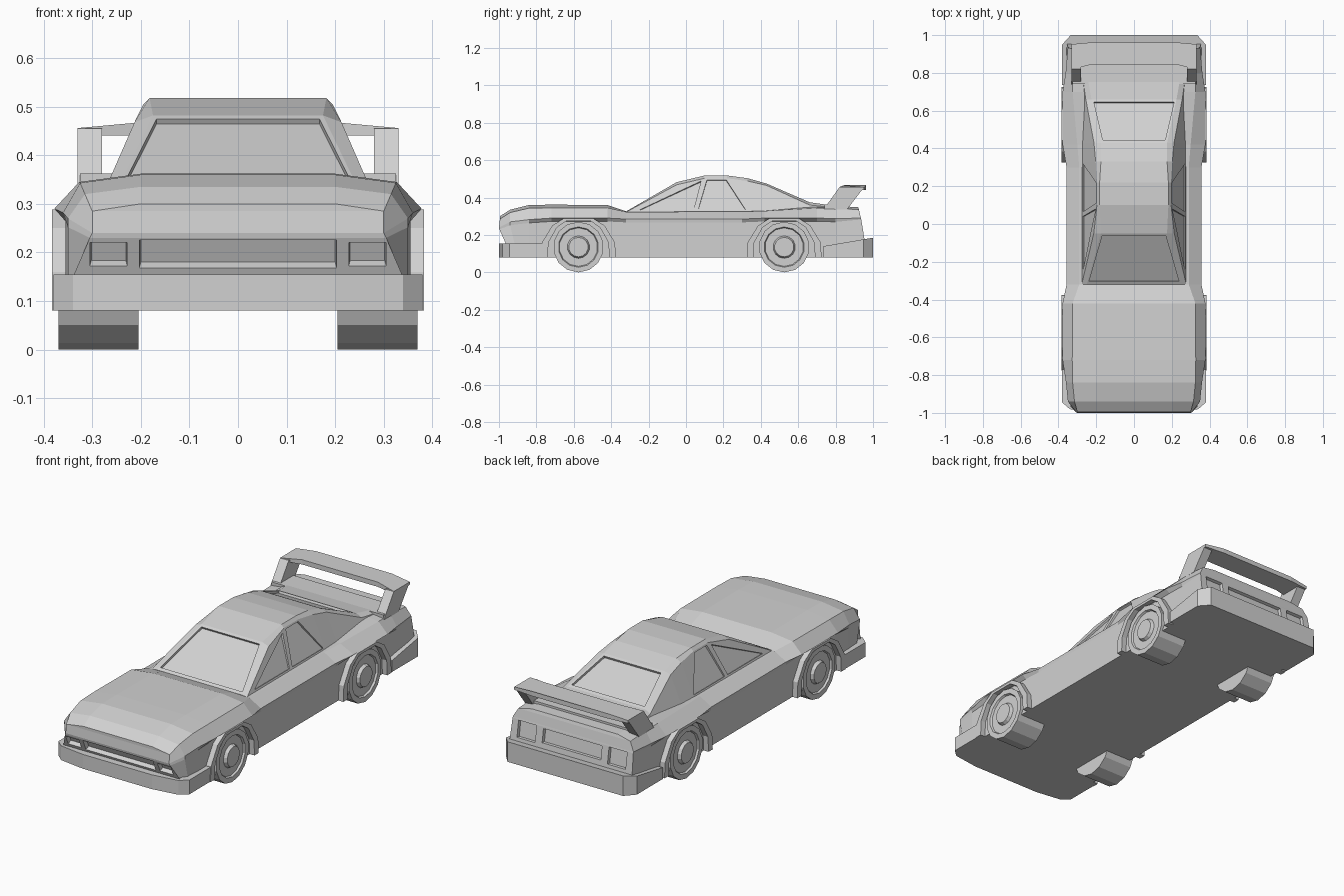
import bpy, bmesh, math
from mathutils import Vector

cube = bpy.data.objects.get("Cube")
if cube:
    bpy.data.objects.remove(cube, do_unlink=True)

grey = bpy.data.materials.new("light_grey")
grey.use_nodes = True
grey.diffuse_color = (0.64, 0.64, 0.64, 1)
grey.node_tree.nodes["Principled BSDF"].inputs["Base Color"].default_value = (0.64, 0.64, 0.64, 1)


def make(name, bm):
    """Weld, turn all faces outward and add the part to the scene."""
    bmesh.ops.remove_doubles(bm, verts=bm.verts, dist=1e-5)
    bm.normal_update()
    bmesh.ops.recalc_face_normals(bm, faces=bm.faces)
    if bm.calc_volume(signed=True) < 0:
        bmesh.ops.reverse_faces(bm, faces=bm.faces)
    mesh = bpy.data.meshes.new(name)
    bm.to_mesh(mesh)
    bm.free()
    mesh.materials.append(grey)
    obj = bpy.data.objects.new(name, mesh)
    bpy.context.collection.objects.link(obj)
    return obj


def loft(name, sections):
    """Closed, mirrored skin through half sections listed from bottom to top."""
    bm = bmesh.new()
    rings = []
    for half in sections:
        rings.append([(bm.verts.new(p), bm.verts.new((-p[0], p[1], p[2]))) for p in half])
    n = len(rings[0])
    for a, b in zip(rings, rings[1:]):
        for i in range(n - 1):
            for s in (0, 1):
                bm.faces.new((a[i][s], a[i + 1][s], b[i + 1][s], b[i][s]))
        for i in (0, n - 1):
            bm.faces.new((a[i][0], b[i][0], b[i][1], a[i][1]))
    for r in (rings[0], rings[-1]):
        for i in range(n - 1):
            bm.faces.new((r[i][0], r[i + 1][0], r[i + 1][1], r[i][1]))
    return make(name, bm)


def prism(name, points, vec):
    """Polygon pushed along a vector."""
    bm = bmesh.new()
    low = [bm.verts.new(p) for p in points]
    high = [bm.verts.new(Vector(p) + Vector(vec)) for p in points]
    bm.faces.new(low)
    bm.faces.new(high)
    for i in range(len(low)):
        j = (i + 1) % len(low)
        bm.faces.new((low[i], low[j], high[j], high[i]))
    return make(name, bm)


def slab(name, half, z0, top):
    """Mirrored plan outline between z0 and a top height rule."""
    plan = half + [(-x, y) for x, y in reversed(half)]
    obj = prism(name, [(x, y, z0) for x, y in plan], (0, 0, 1))
    for v in obj.data.vertices:
        if v.co.z > z0 + 0.5:
            v.co.z = top(abs(v.co.x), v.co.y)
    return obj


def recess(target, points, outward, depth):
    """Sink a flat panel into a surface with a cutter."""
    p = [Vector(q) for q in points]
    n = (p[1] - p[0]).cross(p[2] - p[0]).normalized()
    if n.dot(Vector(outward)) < 0:
        n = -n
    cutter = prism("cutter", [q - n * depth for q in p], n * (depth + 0.03))
    cutter.hide_render = True
    mod = target.modifiers.new("cut", 'BOOLEAN')
    mod.operation = 'DIFFERENCE'
    mod.solver = 'EXACT'
    mod.object = cutter
    bpy.context.view_layer.update()
    deps = bpy.context.evaluated_depsgraph_get()
    mesh = bpy.data.meshes.new_from_object(target.evaluated_get(deps))
    target.modifiers.clear()
    target.data = mesh
    bpy.data.objects.remove(cutter, do_unlink=True)


# lower body: sill, door top, waist crease, shoulder, deck edge
def section(y, w, waist, ws, shoulder, wd, deck):
    side = min(w, 0.355)
    return [(side, max(y, -0.9), 0.08), (side, y, waist - 0.018), (w, y, waist),
            (ws, y, shoulder), (wd, y, deck)]


nose = [(0.37, -0.93, 0.08), (0.305, -0.998, 0.23), (0.30, -1.0, 0.24),
        (0.30, -0.995, 0.285), (0.2, -0.995, 0.3)]
tail = [(0.36, 0.97, 0.08), (0.35, 0.937, 0.283), (0.35, 0.935, 0.29),
        (0.325, 0.925, 0.335), (0.25, 0.92, 0.35)]
body = loft("body", [
    nose,
    section(-0.94, 0.35, 0.27, 0.315, 0.32, 0.2, 0.335),
    section(-0.84, 0.36, 0.282, 0.325, 0.343, 0.2, 0.36),
    section(-0.72, 0.378, 0.29, 0.327, 0.345, 0.2, 0.362),
    section(-0.42, 0.378, 0.29, 0.325, 0.345, 0.2, 0.36),
    section(-0.32, 0.357, 0.285, 0.29, 0.323, 0.2, 0.326),
    section(0.3, 0.357, 0.285, 0.29, 0.325, 0.2, 0.326),
    section(0.42, 0.378, 0.29, 0.3, 0.328, 0.2, 0.33),
    section(0.7, 0.378, 0.29, 0.325, 0.343, 0.25, 0.352),
    section(0.8, 0.362, 0.288, 0.325, 0.343, 0.25, 0.352),
    tail])


# grille, lamps and plate panel: mirrored rectangles inset into an end face
def sink_panels(sign, top, rects, depth):
    bm = bmesh.new()
    bm.from_mesh(body.data)

    def cap():
        return [f for f in bm.faces if f.normal.y * sign > 0.8
                and max(v.co.z for v in f.verts) < top + 0.001]

    planes = set()
    for x0, x1, z0, z1 in rects:
        planes |= {(x, 0) for x in (x0, -x0, x1, -x1) if x}
        planes |= {(0, z) for z in (z0, z1)}
    for x, z in sorted(planes):
        faces = cap()
        edges = {e for f in faces for e in f.edges}
        verts = {v for f in faces for v in f.verts}
        bmesh.ops.bisect_plane(bm, geom=faces + list(edges) + list(verts), dist=1e-5,
                               plane_co=(x, 0, z), plane_no=(1, 0, 0) if x else (0, 0, 1))
        bm.normal_update()
    inside = []
    for f in cap():
        c = f.calc_center_median()
        if any(x0 <= abs(c.x) < x1 and z0 < c.z < z1 for x0, x1, z0, z1 in rects):
            inside.append(f)
    bmesh.ops.inset_region(bm, faces=inside, thickness=0.003, depth=-depth,
                           use_boundary=True, use_even_offset=True)
    bm.to_mesh(body.data)
    bm.free()


sink_panels(-1, 0.23, [(0, 0.203, 0.168, 0.226), (0.228, 0.305, 0.172, 0.22)], 0.022)
sink_panels(1, 0.283, [(0, 0.17, 0.205, 0.275), (0.21, 0.315, 0.195, 0.28)], 0.015)

# wheel arches and wheels
OUTER = [(0.2, 0.08), (0.195, 0.16), (0.14, 0.25), (0.08, 0.288)]
INNER = [(0.165, 0.08), (0.16, 0.16), (0.115, 0.24), (0.065, 0.274)]
TYRE = [(0, 0.205), (0.135, 0.205), (0.135, 0.37), (0.108, 0.37),
        (0.103, 0.36), (0.06, 0.36), (0.052, 0.376), (0, 0.376)]


def arch(half):
    return half + [(-a, z) for a, z in reversed(half)]


def wheel(name, s, yc):
    bm = bmesh.new()
    verts = [bm.verts.new((s * x, yc, 0.135 + r)) for r, x in TYRE]
    edges = [bm.edges.new(e) for e in zip(verts, verts[1:])]
    bmesh.ops.spin(bm, geom=verts + edges, cent=(0, yc, 0.135), axis=(1, 0, 0),
                   angle=math.tau, steps=14, use_duplicate=False)
    make(name, bm)


for end, yc in (("front", -0.575), ("rear", 0.525)):
    for side, s in (("left", 1), ("right", -1)):
        lip = arch(OUTER) + arch(INNER)[::-1]
        prism(f"{end}_{side}_arch", [(s * 0.335, yc + a, z) for a, z in lip], (s * 0.048, 0, 0))
        wheel(f"{end}_{side}_wheel", s, yc)

# cabin: y, roof edge, roof top
cabin = loft("cabin", [
    [(0.285, y, 0.3), (xe, y, ze), (xt, y, zt)] for y, xe, ze, xt, zt in (
        (-0.32, 0.277, 0.322, 0.25, 0.326),
        (-0.05, 0.213, 0.468, 0.175, 0.482),
        (0.1, 0.196, 0.503, 0.182, 0.518),
        (0.22, 0.196, 0.503, 0.182, 0.518),
        (0.33, 0.203, 0.488, 0.175, 0.503),
        (0.43, 0.212, 0.465, 0.175, 0.475),
        (0.66, 0.255, 0.36, 0.225, 0.375),
        (0.8, 0.275, 0.345, 0.25, 0.355))])


# windows
def glass(y0, z0, x0, y1, z1, x1, outward):
    recess(cabin, [(x0, y0, z0), (x1, y1, z1), (-x1, y1, z1), (-x0, y0, z0)], outward, 0.012)


glass(-0.304, 0.335, 0.238, -0.063, 0.4745, 0.168, (0, -1, 1))
glass(0.645, 0.3815, 0.212, 0.445, 0.4685, 0.165, (0, 1, 1))
for s in (1, -1):
    for outline in ([(-0.25, 0.335), (0.08, 0.488), (0.04, 0.335)],
                    [(0.065, 0.335), (0.112, 0.495), (0.215, 0.495), (0.32, 0.335)]):
        pts = [(s * (0.28 - 0.47 * (z - 0.325)), y, z) for y, z in outline]
        recess(cabin, pts, (s, 0, 0), 0.012)

# bumpers
slab("front_bumper", [(0.2, -1.0), (0.34, -0.98), (0.38, -0.945), (0.38, -0.77)],
     0.08, lambda x, y: 0.155)
slab("rear_bumper", [(0.38, 0.735), (0.38, 0.95), (0.335, 1.0)],
     0.08, lambda x, y: 0.14 + 0.17 * (y - 0.735))

# rear wing
slab("wing_base", [(0.325, 0.74), (0.325, 0.86)], 0.335, lambda x, y: 0.362)
slab("wing_blade", [(0.22, 0.845), (0.33, 0.82), (0.33, 0.952), (0.22, 0.962)],
     0.441, lambda x, y: 0.456 if x > 0.3 else 0.466)
for side, s in (("left", 1), ("right", -1)):
    plate = [(0.735, 0.335), (0.86, 0.335), (0.952, 0.455), (0.82, 0.455)]
    prism(f"wing_{side}_support", [(s * 0.28, y, z) for y, z in plate], (s * 0.05, 0, 0))
